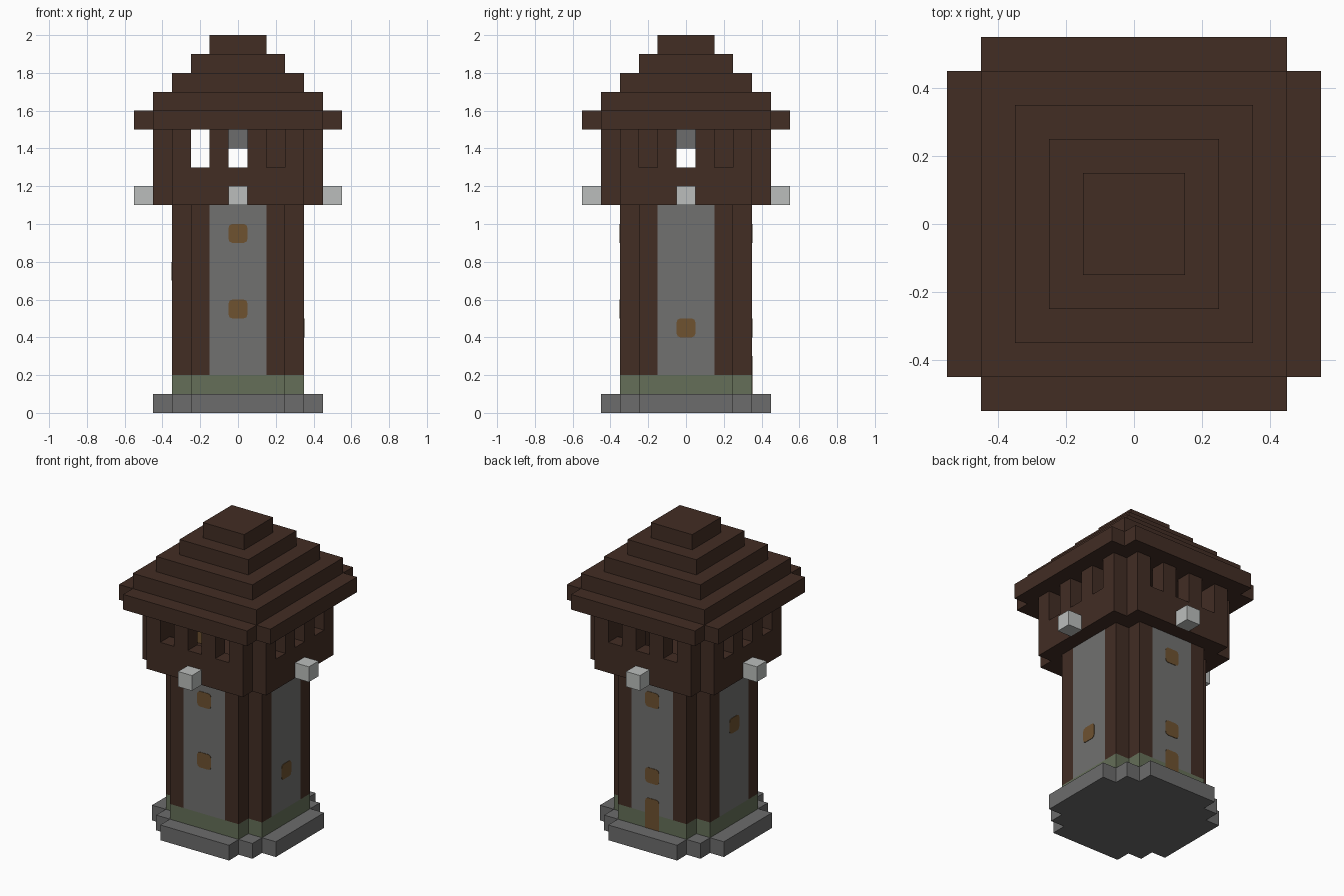
import bpy, bmesh
from math import pi
from mathutils import Matrix, Vector

if "Cube" in bpy.data.objects:
    bpy.data.objects.remove(bpy.data.objects["Cube"])


def make_material(name, rgb):
    """Flat colour from 0-255 display values, stored as linear."""
    linear = [((c / 255 + 0.055) / 1.055) ** 2.4 for c in rgb] + [1]
    mat = bpy.data.materials.new(name)
    mat.use_nodes = True
    mat.diffuse_color = linear
    mat.node_tree.nodes["Principled BSDF"].inputs["Base Color"].default_value = linear
    return mat


WOOD = make_material("dark_wood", (66, 45, 36))
STONE = make_material("base_stone", (108, 108, 108))
PLASTER = make_material("wall_grey", (113, 113, 112))
MOSS = make_material("mossy_stone", (101, 111, 88))
AMBER = make_material("amber_wood", (110, 82, 48))
PALE = make_material("pale_stone", (187, 190, 188))


def finish(name, bm, *mats):
    bmesh.ops.recalc_face_normals(bm, faces=bm.faces)
    mesh = bpy.data.meshes.new(name)
    bm.to_mesh(mesh)
    bm.free()
    for mat in mats:
        mesh.materials.append(mat)
    obj = bpy.data.objects.new(name, mesh)
    bpy.context.collection.objects.link(obj)
    return obj


def add_box(bm, low, high, turn=0):
    """Box between two corners, turned about z in quarter steps."""
    low, high = Vector(low), Vector(high)
    size = high - low
    matrix = (Matrix.Rotation(turn * pi / 2, 4, "Z")
              @ Matrix.Translation((low + high) / 2)
              @ Matrix.Diagonal((*size, 1)))
    return bmesh.ops.create_cube(bm, size=1, matrix=matrix)["verts"]


def box(name, low, high, mat):
    bm = bmesh.new()
    add_box(bm, low, high)
    return finish(name, bm, mat)


def prism(name, quarter, z0, z1, *mats, rule=None):
    """Extrude a footprint made by turning one quarter outline four times."""
    bm = bmesh.new()
    verts = []
    for turn in range(4):
        spin = Matrix.Rotation(turn * pi / 2, 3, "Z")
        verts += [bm.verts.new(spin @ Vector((x, y, z0))) for x, y in quarter]
    face = bm.faces.new(verts)
    top = bmesh.ops.extrude_face_region(bm, geom=[face])["geom"]
    bmesh.ops.translate(bm, vec=(0, 0, z1 - z0),
                        verts=[g for g in top if isinstance(g, bmesh.types.BMVert)])
    if rule:
        for f in bm.faces:
            f.material_index = rule(f)
    return finish(name, bm, *mats)


def notched(half):
    """Square outline with one block missing at each corner."""
    inner = half - 0.1
    return [(half, inner), (inner, inner), (inner, half)]


# Stepped foundation and mossy course
prism("foundation", [(0.45, 0.25), (0.35, 0.25), (0.35, 0.35), (0.25, 0.35), (0.25, 0.45)],
      0, 0.1, STONE)
prism("mossy_course", notched(0.35), 0.1, 0.2, MOSS)


# Shaft: timber corners with a grey panel in the middle of each side
def is_panel(face):
    c = face.calc_center_median()
    return int(abs(face.normal.z) < 0.5 and min(abs(c.x), abs(c.y)) < 0.01)


prism("tower_shaft", [(0.35, -0.15), (0.35, 0.15)] + notched(0.35),
      0.2, 1.1, WOOD, PLASTER, rule=is_panel)

# Small shutters with clipped corners, by quarter turn from the front
for turn, side, heights in ((0, "front", (0.55, 0.95)), (1, "left", (0.45,)),
                            (2, "back", (0.45, 0.95)), (3, "right", (0.75,))):
    for number, z in enumerate(heights, 1):
        bm = bmesh.new()
        add_box(bm, (-0.05, -0.353, z - 0.05), (0.05, -0.34, z + 0.05))
        edges = [e for e in bm.edges
                 if abs(e.verts[0].co.y - e.verts[1].co.y) > 0.005]
        bmesh.ops.bevel(bm, geom=edges, offset=0.02, segments=2, profile=0.5,
                        affect="EDGES")
        bm.transform(Matrix.Rotation(turn * pi / 2, 4, "Z"))
        finish(f"{side}_shutter_{number}", bm, AMBER)

# Back door
bm = bmesh.new()
add_box(bm, (-0.05, 0.34, 0.1), (0.05, 0.353, 0.3))
edges = [e for e in bm.edges if all(v.co.z > 0.29 for v in e.verts)
         and abs(e.verts[0].co.y - e.verts[1].co.y) > 0.005]
bmesh.ops.bevel(bm, geom=edges, offset=0.02, segments=2, profile=0.5, affect="EDGES")
finish("back_door", bm, AMBER)

# Lookout: floor, parapets and piers leaving three openings per side
prism("lookout_floor", notched(0.45), 1.1, 1.2, WOOD)
bm = bmesh.new()
for turn in range(4):
    add_box(bm, (-0.35, -0.45, 1.2), (0.35, -0.35, 1.3), turn)
    for x in (-0.3, -0.1, 0.1, 0.3):
        add_box(bm, (x - 0.05, -0.45, 1.3), (x + 0.05, -0.35, 1.5), turn)
    add_box(bm, (0.25, -0.35, 1.2), (0.35, -0.25, 1.5), turn)
finish("lookout_walls", bm, WOOD)

# Things inside the lookout
box("bell", (-0.05, -0.05, 1.4), (0.05, 0.05, 1.5), STONE)
for name, y in (("front_inner_post", -0.2), ("back_inner_post", 0.2)):
    box(name, (0.15, y - 0.05, 1.2), (0.25, y + 0.05, 1.5), WOOD)
box("low_crate", (-0.25, -0.15, 1.2), (-0.15, 0.05, 1.3), AMBER)
box("small_crate", (0.25, 0.05, 1.2), (0.35, 0.25, 1.3), AMBER)

# Pale block on the middle of each parapet
for turn, side in enumerate(("front", "left", "back", "right")):
    bm = bmesh.new()
    add_box(bm, (-0.05, -0.55, 1.1), (0.05, -0.45, 1.2), turn)
    finish(f"{side}_pale_block", bm, PALE)

# Stepped roof
prism("roof_eaves", notched(0.55), 1.5, 1.6, WOOD)
for step in range(4):
    half, z = 0.45 - 0.1 * step, 1.6 + 0.1 * step
    box(f"roof_step_{step + 1}", (-half, -half, z), (half, half, z + 0.1), WOOD)
